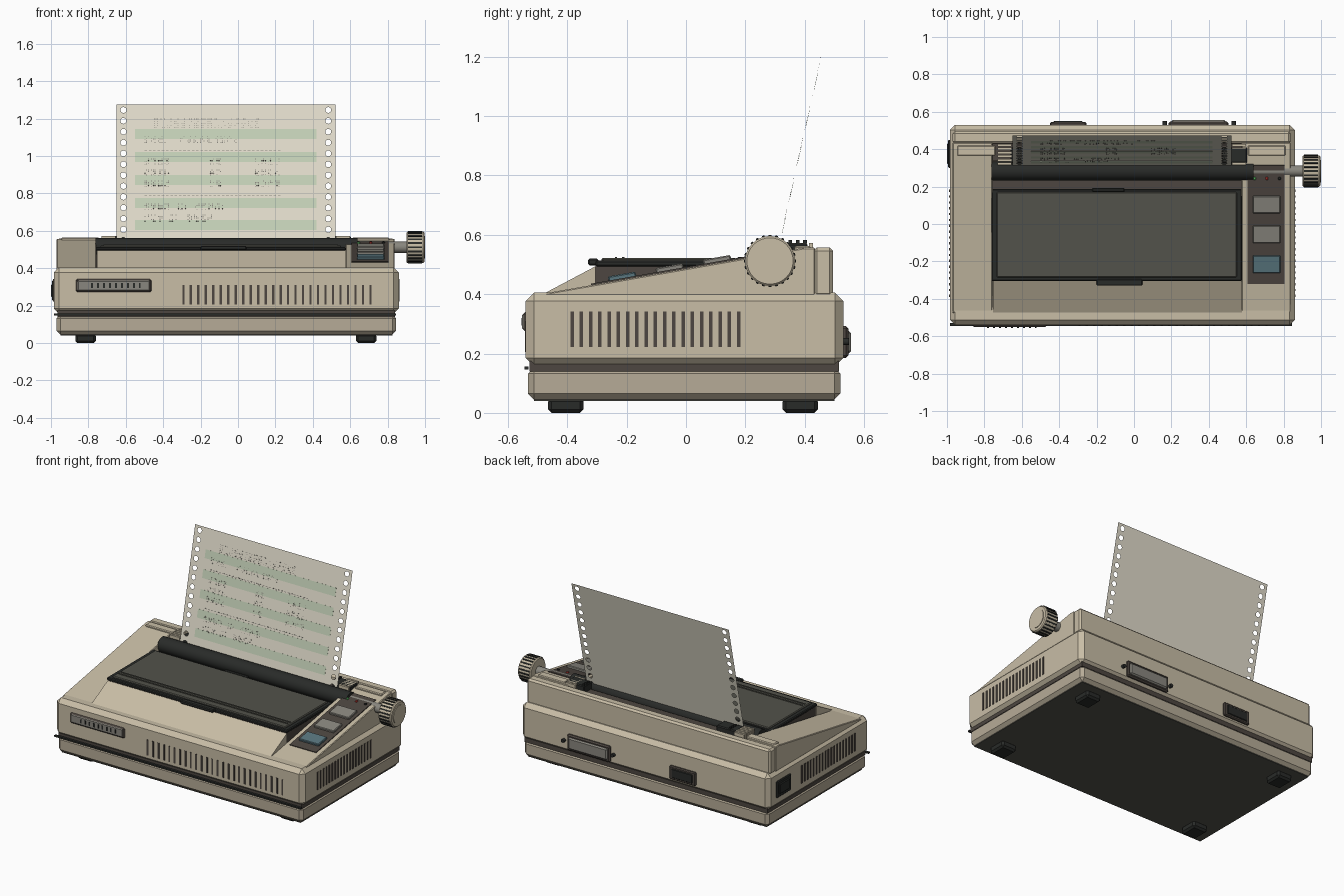
import bpy, bmesh, math, random
from mathutils import Matrix, Vector

if "Cube" in bpy.data.objects:
    bpy.data.objects.remove(bpy.data.objects["Cube"])

random.seed(4)


def mat(name, r, g, b):
    m = bpy.data.materials.new(name)
    m.diffuse_color = (r, g, b, 1)
    m.use_nodes = True
    m.node_tree.nodes["Principled BSDF"].inputs["Base Color"].default_value = m.diffuse_color
    return m


TAN = mat("tan", .58, .51, .38)
TAN2 = mat("tan_shade", .47, .41, .31)
DARK = mat("lid_grey", .085, .085, .07)
BLACK = mat("black", .022, .024, .022)
BROWN = mat("brown", .075, .062, .052)
GREY = mat("grey", .25, .24, .21)
BLUE = mat("blue", .10, .18, .21)
PAPER = mat("paper", .76, .72, .60)
GREEN = mat("band_green", .56, .64, .48)
RED = mat("red", .6, .05, .04)
LED = mat("green", .1, .5, .12)


def finish(name, bm, m, bevel=0, M=None, smooth=False):
    bmesh.ops.recalc_face_normals(bm, faces=bm.faces)
    me = bpy.data.meshes.new(name)
    bm.to_mesh(me)
    bm.free()
    me.materials.append(m)
    o = bpy.data.objects.new(name, me)
    bpy.context.collection.objects.link(o)
    if M:
        o.matrix_world = M
    if bevel:
        b = o.modifiers.new("bevel", 'BEVEL')
        b.width, b.segments = bevel, 1
    if smooth:
        bpy.ops.object.select_all(action='DESELECT')
        o.select_set(True)
        bpy.context.view_layer.objects.active = o
        bpy.ops.object.shade_smooth_by_angle(angle=math.radians(35))
    return o


def boxes(name, bounds, m, bevel=0, M=None):
    """One object from (x0, x1, y0, y1, z0, z1) boxes."""
    bm = bmesh.new()
    for x0, x1, y0, y1, z0, z1 in bounds:
        T = Matrix.Translation(((x0 + x1) / 2, (y0 + y1) / 2, (z0 + z1) / 2))
        bmesh.ops.create_cube(bm, size=1, matrix=T @ Matrix.Diagonal((x1 - x0, y1 - y0, z1 - z0, 1)))
    return finish(name, bm, m, bevel, M)


def prism(name, pts, x0, x1, m, bevel=0):
    """Extrude a (y, z) profile along x."""
    bm = bmesh.new()
    f = bm.faces.new([bm.verts.new((x0, y, z)) for y, z in pts])
    r = bmesh.ops.extrude_face_region(bm, geom=[f])
    bmesh.ops.translate(bm, vec=(x1 - x0, 0, 0), verts=[v for v in r['geom'] if isinstance(v, bmesh.types.BMVert)])
    return finish(name, bm, m, bevel)


def rod(name, axis, start, end, centre, rad, m, bevel=0, n=32):
    """Cylinder along x or y; centre holds the two other coordinates."""
    bm = bmesh.new()
    mid = (start + end) / 2
    loc = (mid, *centre) if axis == 'X' else (centre[0], mid, centre[1])
    R = Matrix.Rotation(math.pi / 2, 4, 'Y' if axis == 'X' else 'X')
    bmesh.ops.create_cone(bm, cap_ends=True, segments=n, radius1=rad, radius2=rad,
                          depth=end - start, matrix=Matrix.Translation(loc) @ R)
    return finish(name, bm, m, bevel, smooth=True)


# Lower case, groove, main case
boxes("base_tray", [(-.97, .845, -.533, .52, .045, .152)], TAN2, .02)
boxes("underside_plate", [(-.95, .825, -.513, .50, .04, .06)], DARK)
boxes("case_groove", [(-.965, .84, -.528, .515, .14, .175)], BROWN)
boxes("main_case", [(-.985, .86, -.54, .53, .157, .405)], TAN, .028)
boxes("front_trim", [(-.985, .845, -.545, -.53, .147, .157)], BLACK)
boxes("feet", [(x - .055, x + .055, y - .06, y + .06, 0, .05)
               for x in (-.815, .685) for y in (-.405, .385)], BLACK, .012)

# Upper housing: sloped cheeks, front ramp, rear wall
cheek = [(-.475, .39), (-.475, .403), (.40, .557), (.435, .557), (.435, .39)]
prism("left_cheek", cheek, -.97, -.757, TAN, .004)
prism("right_cheek", cheek, .575, .838, TAN, .004)
prism("front_ramp", [(-.475, .39), (-.475, .404), (-.305, .494), (-.305, .39)], -.755, .577, TAN)
boxes("rear_wall", [(-.97, .838, .43, .495, .39, .558)], TAN, .012)
boxes("rear_guides", [(-.945, -.74, .365, .42, .53, .563), (.61, .81, .365, .42, .53, .563)], TAN, .005)
boxes("mechanism_tub", [(-.75, .57, -.305, .17, .39, .496)], BROWN)
boxes("mechanism_floor", [(-.757, .577, .16, .34, .39, .475), (-.757, .577, .34, .435, .39, .525)], BROWN)

# Cover lid with panel, ridges and grips
boxes("lid_frame", [(-.762, .577, -.305, .187, .494, .514)], BLACK, .005)
boxes("lid_panel", [(-.735, .55, -.285, .17, .505, .522)], DARK, .005)
boxes("lid_ridges", [(-.72, .535, y, y + .008, .52, .526) for y in (-.24, -.215)], DARK)
boxes("lid_grips", [(-.20, .045, -.33, -.295, .497, .52), (-.225, -.05, .172, .192, .505, .526)], BLACK, .005)

# Platen roller, shaft and knob
AX = (.283, .512)
rod("platen_roller", 'X', -.762, .64, AX, .05, BLACK)
rod("platen_shaft", 'X', .60, .91, AX, .03, GREY)
rod("knob", 'X', .90, .996, AX, .084, TAN, .006)
rod("knob_cap", 'X', .99, 1.0, AX, .06, TAN)
bm = bmesh.new()
for k in range(24):
    bmesh.ops.create_cube(bm, size=1, matrix=Matrix.Translation((.947, *AX))
                          @ Matrix.Rotation(k * math.tau / 24, 4, 'X')
                          @ Matrix.Translation((0, 0, .083)) @ Matrix.Diagonal((.075, .009, .01, 1)))
finish("knob_ribs", bm, BLACK)

# Tractor feeds with ribs and pins
for side, xa, xb, ra, rb in (("left", -.66, -.51, -.73, -.655), ("right", .47, .605, .525, .60)):
    boxes(side + "_tractor", [(xa, xb, .325, .41, .51, .572)], BLACK, .006)
    boxes(side + "_tractor_ribs", [(ra, rb, .315 + i * .02, .328 + i * .02, .52, .572) for i in range(6)], TAN)
    px = -.61 if side == "left" else .48
    boxes(side + "_tractor_pins", [(px - .007, px + .007, y, y + .012, .56, .582)
                                   for y in (.345, .37, .395)], BLACK)

# Control panel lying on the cheek slope
S = Matrix.Translation((0, -.475, .403)) @ Matrix.Rotation(math.atan(.176), 4, 'X')


def slope(x0, x1, y0, y1, z0, z1):
    return (x0, x1, (y0 + .475) * 1.015, (y1 + .475) * 1.015, z0, z1)


boxes("control_panel", [slope(.608, .805, -.32, .315, -.01, .005)], BROWN, 0, S)
boxes("grey_buttons", [slope(.635, .782, y, y + .093, 0, .019) for y in (-.10, .06)], GREY, .004, S)
boxes("blue_button", [slope(.635, .782, -.26, -.167, 0, .019)], BLUE, .004, S)
for nm, x, m in (("green_lamp", .645, LED), ("red_lamp", .71, RED), ("dark_lamp", .778, BLACK)):
    boxes(nm, [slope(x - .007, x + .007, .238, .252, 0, .012)], m, .002, S)

# Vent slits
boxes("front_vents", [(-.298 + i * .04, -.286 + i * .04, -.543, -.53, .205, .31) for i in range(26)], BROWN)
for side, x in (("left", -.985), ("right", .86)):
    boxes(side + "_vents", [(x - .004, x + .004, -.39 + i * .0312, -.378 + i * .0312, .222, .342)
                            for i in range(19)], BROWN)

# Front plate with blank tick marks
boxes("front_plate_frame", [(-.867, -.463, -.548, -.53, .272, .342)], BROWN, .008)
boxes("front_plate", [(-.857, -.473, -.552, -.54, .28, .334)], GREY, .004)
boxes("front_plate_ticks", [(-.785 + i * .032, -.776 + i * .032, -.555, -.55, .295, .32) for i in range(9)], BLACK)

# Power switch and rear sockets
boxes("power_switch", [(-.994, -.98, .30, .45, .225, .335)], BLACK, .005)
boxes("power_rocker", [(-1.0, -.985, .32, .43, .245, .315)], BLACK, .005)
boxes("power_inlet", [(-.45, -.255, .52, .545, .195, .285)], BROWN, .006)
boxes("power_inlet_core", [(-.43, -.275, .53, .55, .21, .27)], BLACK, .004)
boxes("data_port_shell", [(.185, .505, .52, .547, .185, .292)], BROWN, .008)
boxes("data_port", [(.20, .49, .53, .556, .20, .277)], GREY, .008)
for nm, x in (("port_screw_left", .165), ("port_screw_right", .533)):
    rod(nm, 'Y', .52, .55, (x, .24), .012, BLACK, 0, 12)

# Fan-fold sheet: perforated edge cells with round holes and a plain middle
TH = math.atan(.164 / .735)
P = Matrix.Translation((0, .31, .54)) @ Matrix.Rotation(-TH, 4, 'X')
H, N, Z0 = .0595, 13, -.0205
bm = bmesh.new()


def quad(x0, x1, z0, z1):
    bm.faces.new([bm.verts.new((x, 0, z)) for x, z in ((x0, z0), (x1, z0), (x1, z1), (x0, z1))])


for cx in (-.6125, .4825):
    for i in range(N):
        cz = Z0 + H * (i + .5)
        inner, outer = [], []
        for k in range(16):
            c, s = math.cos(k * math.tau / 16), math.sin(k * math.tau / 16)
            q = 1 / max(abs(c), abs(s))
            inner.append(bm.verts.new((cx + .016 * c, 0, cz + .016 * s)))
            outer.append(bm.verts.new((cx + .0375 * c * q, 0, cz + H / 2 * s * q)))
        for k in range(16):
            j = (k + 1) % 16
            bm.faces.new((inner[k], outer[k], outer[j], inner[j]))
quad(-.575, .445, Z0, Z0 + H * N)
quad(-.65, .52, Z0 - .03, Z0)
bmesh.ops.remove_doubles(bm, verts=bm.verts, dist=1e-5)
finish("paper_sheet", bm, PAPER, 0, P)


def lz(z):
    return (z - .54) / math.cos(TH)


# Green bands and abstract dot-matrix marks
boxes("paper_bands", [(-.55, .42, -.0015, -.0005, lz(z), lz(z + .054))
                      for z in (1.09, .967, .844, .722, .603)], GREEN, 0, P)
marks = []
for z in (1.03, .79):
    marks += [(-.5 + i * .023, -.486 + i * .023, -.003, -.002, lz(z) - .002, lz(z) + .002) for i in range(32)]
rows = [(1.175, [(-.45, .12)], .045), (1.087, [(-.5, -.38), (-.31, .0)], .032),
        (.668, [(-.5, -.4), (-.37, -.32), (-.27, -.12)], .032), (.727, [(-.5, -.36), (-.32, -.27), (-.23, -.07)], .032)]
rows += [(z, [(-.5, -.35), (-.15, -.07), (.09, .24)], .032) for z in (.968, .909, .85)]
for z, words, h in rows:
    for a, b in words:
        for i in range(int((b - a) / .009)):
            for j in range(5):
                if i % 4 < 3 and random.random() < .5:
                    x, zz = a + i * .009, lz(z) + (j - 2) * h / 4
                    marks.append((x, x + .005, -.003, -.002, zz - .0018, zz + .0018))
boxes("print_marks", marks, GREY, 0, P)
